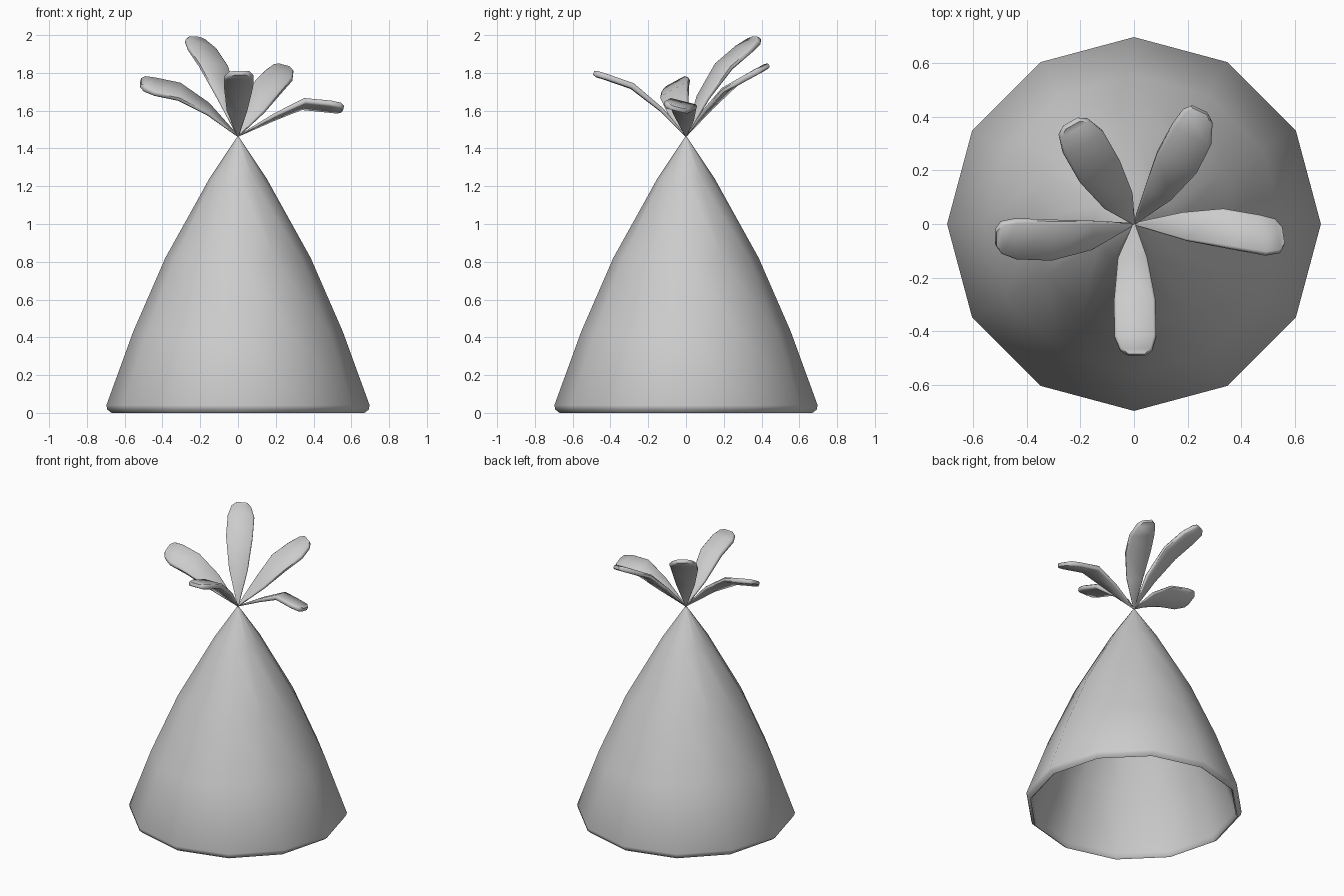
import bpy, bmesh, math
from mathutils import Vector

if "Cube" in bpy.data.objects:
    bpy.data.objects.remove(bpy.data.objects["Cube"])


def make_object(name, bm, angle):
    bmesh.ops.recalc_face_normals(bm, faces=bm.faces)
    mesh = bpy.data.meshes.new(name)
    bm.to_mesh(mesh)
    bm.free()
    ob = bpy.data.objects.new(name, mesh)
    bpy.context.collection.objects.link(ob)
    bpy.context.view_layer.objects.active = ob
    bpy.ops.object.select_all(action='DESELECT')
    ob.select_set(True)
    bpy.ops.object.shade_smooth_by_angle(angle=math.radians(angle))
    return ob


def bridge(bm, rings):
    for a, b in zip(rings, rings[1:]):
        n = len(a)
        for i in range(n):
            j = (i + 1) % n
            bm.faces.new((a[i], a[j], b[j], b[i]))


# hollow twelve-sided cone: outer wall, rounded rim, inner wall
def cone_shell():
    bm = bmesh.new()
    profile = [(0.006, 1.46), (0.152, 1.24), (0.385, 0.82), (0.555, 0.43),
               (0.697, 0.04), (0.692, 0.018), (0.67, 0.0), (0.66, 0.008),
               (0.655, 0.035), (0.525, 0.42), (0.355, 0.81), (0.125, 1.22),
               (0.004, 1.41)]
    rings = [[bm.verts.new((r * math.cos(k * math.pi / 6),
                            r * math.sin(k * math.pi / 6), z))
              for k in range(12)] for r, z in profile]
    bridge(bm, rings)
    bm.faces.new(rings[0])
    bm.faces.new(rings[-1])
    make_object("hat_cone", bm, 50)


# bent paddle-shaped leaf: stations of (centre, half width) and a width direction
def leaf(name, side, stations):
    bm = bmesh.new()
    side = Vector(side).normalized()
    pts = [(Vector((0, 0, 1.465)), 0.004)] + [(Vector(s[:3]), s[3]) for s in stations]
    rings = []
    for i, (c, h) in enumerate(pts):
        tangent = pts[min(i + 1, len(pts) - 1)][0] - pts[max(i - 1, 0)][0]
        up = side.cross(tangent).normalized()
        e = 0.003 if i == 0 else 0.011 if i in (1, len(pts) - 1) else 0.016
        section = [(1, -.5), (1, .5), (.88, 1), (-.88, 1),
                   (-1, .5), (-1, -.5), (-.88, -1), (.88, -1)]
        rings.append([bm.verts.new(c + side * h * u + up * e * v) for u, v in section])
    bridge(bm, rings)
    bm.faces.new(rings[0])
    bm.faces.new(rings[-1])
    make_object(name, bm, 50)


cone_shell()
leaf("leaf_right", (0.15, -1, 0.25),
     [(0.19, -0.01, 1.565, .055), (0.345, -0.018, 1.635, .077),
      (0.48, -0.042, 1.622, .077), (0.535, -0.045, 1.613, .065), (0.555, -0.045, 1.608, .035)])
leaf("leaf_left", (0, 0.87, 0.47),
     [(-0.16, -0.042, 1.61, .06), (-0.31, -0.06, 1.70, .083),
      (-0.44, -0.055, 1.727, .083), (-0.495, -0.05, 1.742, .065), (-0.515, -0.05, 1.748, .035)])
leaf("leaf_back_right", (-0.15, 0.07, 0.04),
     [(0.09, 0.115, 1.605, .055), (0.16, 0.23, 1.725, .085),
      (0.215, 0.335, 1.785, .083), (0.238, 0.40, 1.82, .062), (0.245, 0.425, 1.833, .035)])
leaf("leaf_back_left", (-0.16, -0.09, 0.01),
     [(-0.06, 0.09, 1.67, .06), (-0.13, 0.2, 1.835, .085),
      (-0.19, 0.305, 1.925, .085), (-0.225, 0.36, 1.967, .062), (-0.233, 0.375, 1.985, .035)])
leaf("leaf_front", (1, 0, 0.02),
     [(-0.005, -0.13, 1.605, .055), (0.003, -0.285, 1.73, .077),
      (0.005, -0.42, 1.777, .078), (0.008, -0.47, 1.793, .06), (0.01, -0.489, 1.80, .033)])
